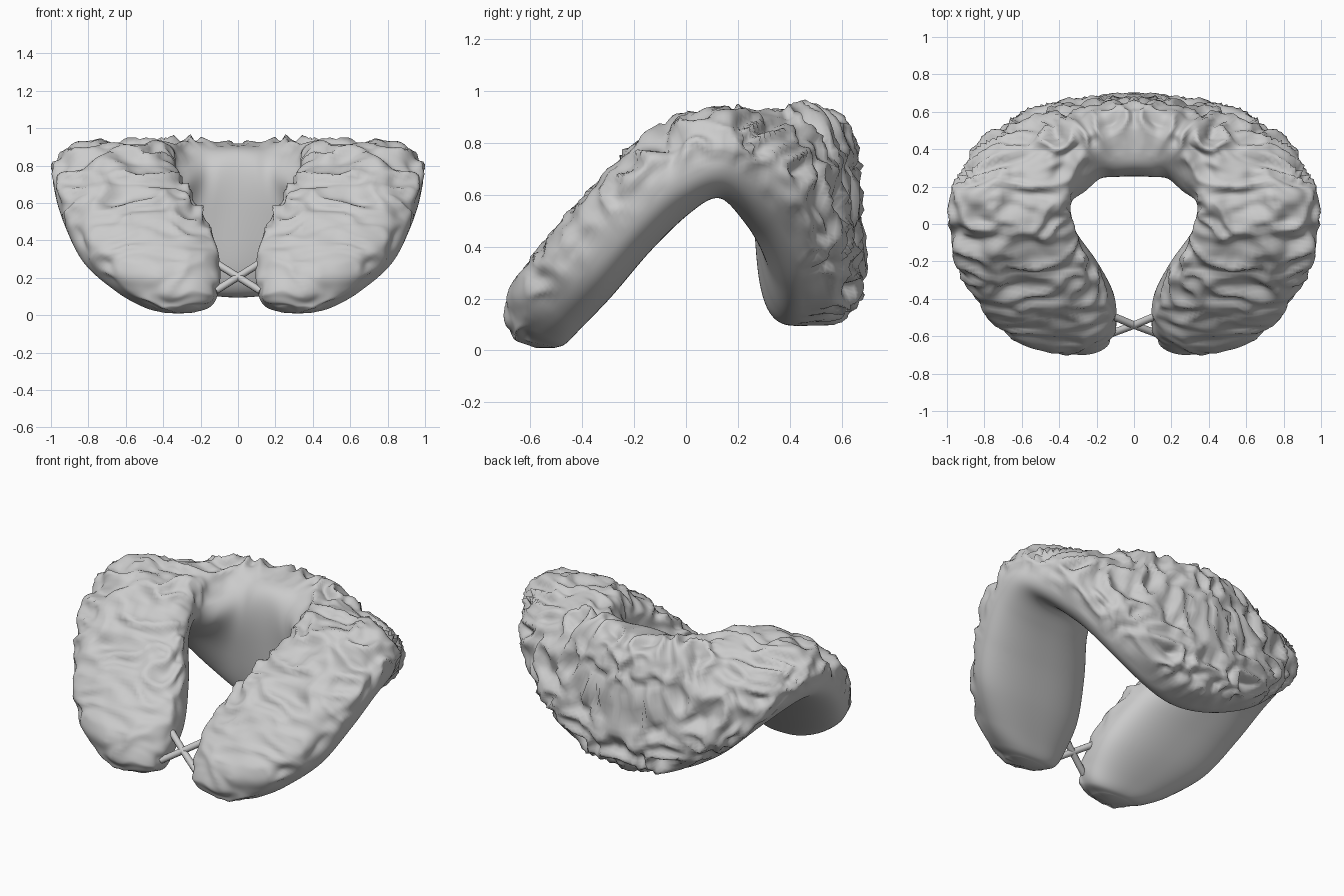
import bpy, bmesh, math
from mathutils import Vector, noise

if "Cube" in bpy.data.objects:
    bpy.data.objects.remove(bpy.data.objects["Cube"])

# Sections of one half, front tip to back centre: centre, half width, half thickness
stations = [
    ((.32, -.58, .03), (.11, 0, 0), (0, -.075, .02)),
    ((.33, -.58, .075), (.20, 0, 0), (0, -.115, .05)),
    ((.385, -.535, .17), (.285, 0, 0), (0, -.13, .085)),
    ((.47, -.405, .325), (.365, 0, 0), (0, -.12, .115)),
    ((.56, -.235, .515), (.37, 0, 0), (0, -.10, .13)),
    ((.645, -.05, .685), (.335, 0, 0), (0, -.06, .16)),
    ((.655, .13, .76), (.315, .03, -.02), (.01, .01, .17)),
    ((.55, .295, .69), (.26, .07, -.14), (.10, .09, .16)),
    ((.395, .41, .60), (.17, .07, -.29), (.11, .14, .13)),
    ((.20, .455, .53), (.07, .05, -.38), (.06, .185, .06)),
    ((0, .468, .505), (0, .025, -.405), (0, .205, .02)),
]
stations = [[Vector(v) for v in s] for s in stations]
mirrored = [Vector((-v.x, v.y, v.z)) for v in stations[-2]]
padded = [[a * 2 - b for a, b in zip(stations[0], stations[1])]] + stations + [mirrored]


def spline(a, b, c, d, t):
    return .5 * (2 * b + (c - a) * t + (2 * a - 5 * b + 4 * c - d) * t * t
                 + (3 * b - a - 3 * c + d) * t ** 3)


def section(u):
    i = min(int(u), len(stations) - 2)
    return [spline(*[padded[i + k][j] for k in range(4)], u - i) for j in range(3)]


def power(v, p):
    return math.copysign(abs(v) ** p, v)


def smooth(x):
    x = min(1, max(0, x))
    return x * x * (3 - 2 * x)


# Swept half of the stole, boxier in section towards the back
ROWS, SIDES = 140, 96
bm = bmesh.new()
rings, masks = [], []
for r in range(ROWS + 1):
    u = (len(stations) - 1) * r / ROWS
    centre, wide, thick = section(u)
    p = .8 - .22 * smooth((u - 7) / 3)
    ring = []
    for s in range(SIDES):
        a = 2 * math.pi * s / SIDES
        ring.append(bm.verts.new(centre + wide * power(math.cos(a), p)
                                 + thick * power(math.sin(a), p - .08)))
        masks.append((smooth((math.sin(a) + .15) / .5), u))
    rings.append(ring)
for a, b in zip(rings, rings[1:]):
    for s in range(SIDES):
        t = (s + 1) % SIDES
        bm.faces.new((a[s], a[t], b[t], b[s]))

# Rounded front tip
tip = bm.verts.new((.32, -.58, .01))
for s in range(SIDES):
    bm.faces.new((rings[0][(s + 1) % SIDES], rings[0][s], tip))
bmesh.ops.recalc_face_normals(bm, faces=bm.faces)
bm.normal_update()

# Tufted fur on the outer side, lining left smooth
moves = []
for (mask, u), v in zip(masks, [v for ring in rings for v in ring]):
    p = v.co
    back = smooth((u - 5.5) / 2)
    q = Vector((p.x * (4 + 4 * back), p.y * 9, p.z * (9 - back)))
    q += noise.noise_vector(p * 5) * .6
    ridge = 1 - 2.2 * abs(noise.noise(q))
    fine = noise.noise(q * 2)
    strength = .018 + .027 * smooth((u - 2.5) / 2.5)
    moves.append((v, v.normal * mask * strength * (ridge - .5 + .4 * fine)))
for v, d in moves:
    v.co += d
for v in rings[-1]:
    v.co.x = 0

mesh = bpy.data.meshes.new("fur_stole")
bm.to_mesh(mesh)
bm.free()
stole = bpy.data.objects.new("fur_stole", mesh)
bpy.context.collection.objects.link(stole)
mirror = stole.modifiers.new("mirror", 'MIRROR')
mirror.merge_threshold = .002
for poly in mesh.polygons:
    poly.use_smooth = True

# Crossed clasp joining the two front ends
curve = bpy.data.curves.new("front_clasp", 'CURVE')
curve.dimensions = '3D'
curve.bevel_depth = .02
curve.bevel_resolution = 2
curve.use_fill_caps = True
for side in (-1, 1):
    line = curve.splines.new('BEZIER')
    points = [(-.12 * side, -.49, .28), (0, -.54, .205), (.12 * side, -.585, .13)]
    line.bezier_points.add(2)
    for bp, co in zip(line.bezier_points, points):
        bp.co = co
        bp.handle_left_type = bp.handle_right_type = 'AUTO'
clasp = bpy.data.objects.new("front_clasp", curve)
bpy.context.collection.objects.link(clasp)
